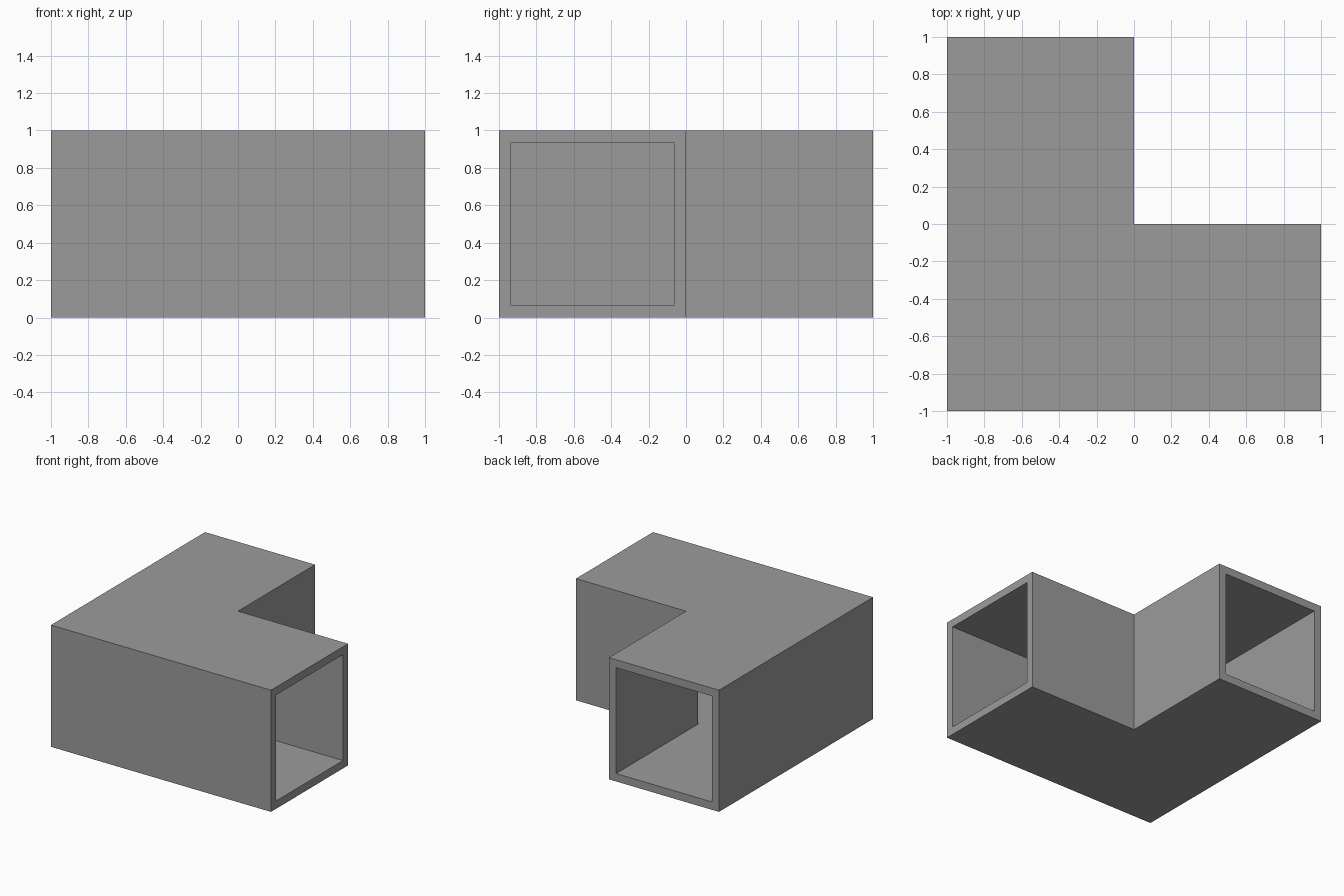
import bpy, bmesh

# Remove the default cube
cube = bpy.data.objects.get("Cube")
if cube:
    bpy.data.objects.remove(cube, do_unlink=True)

WALL = 0.065   # thickness of the duct walls


def flat_material(name, color):
    mat = bpy.data.materials.new(name)
    mat.use_nodes = True
    mat.diffuse_color = color
    mat.node_tree.nodes["Principled BSDF"].inputs["Base Color"].default_value = color
    return mat


def square_ring(bm, diagonal, point, inset):
    """Square section whose sides run from the outer to the inner edge of the bend."""
    a, b = inset, 1 - inset
    return [bm.verts.new((*point(across), z))
            for across, z in ((a, a), (b, a), (b, b), (a, b))]


# Sections along the bend: open end, mitred corner, open end
sections = [
    lambda t: (1, t - 1),
    lambda t: (t - 1, t - 1),
    lambda t: (t - 1, 1),
]

bm = bmesh.new()
shells = []
for inset in (0, WALL):
    rings = [square_ring(bm, None, s, inset) for s in sections]
    shells.append(rings)
    # Walls of each arm
    for r1, r2 in zip(rings, rings[1:]):
        for i in range(4):
            j = (i + 1) % 4
            bm.faces.new((r1[i], r1[j], r2[j], r2[i]))

# Rims joining the outer and inner shells at both open ends
outer, inner = shells
for end in (0, -1):
    for i in range(4):
        j = (i + 1) % 4
        bm.faces.new((outer[end][i], outer[end][j], inner[end][j], inner[end][i]))
bmesh.ops.recalc_face_normals(bm, faces=bm.faces)

# Merge the mitred halves into flat L-shaped top, bottom, floor and ceiling
bmesh.ops.dissolve_limit(bm, angle_limit=0.01, verts=bm.verts, edges=bm.edges,
                         delimit={'NORMAL'})

mesh = bpy.data.meshes.new("corner_duct")
bm.to_mesh(mesh)
bm.free()
duct = bpy.data.objects.new("corner_duct", mesh)
bpy.context.collection.objects.link(duct)
mesh.materials.append(flat_material("plain grey", (0.33, 0.33, 0.33, 1)))
